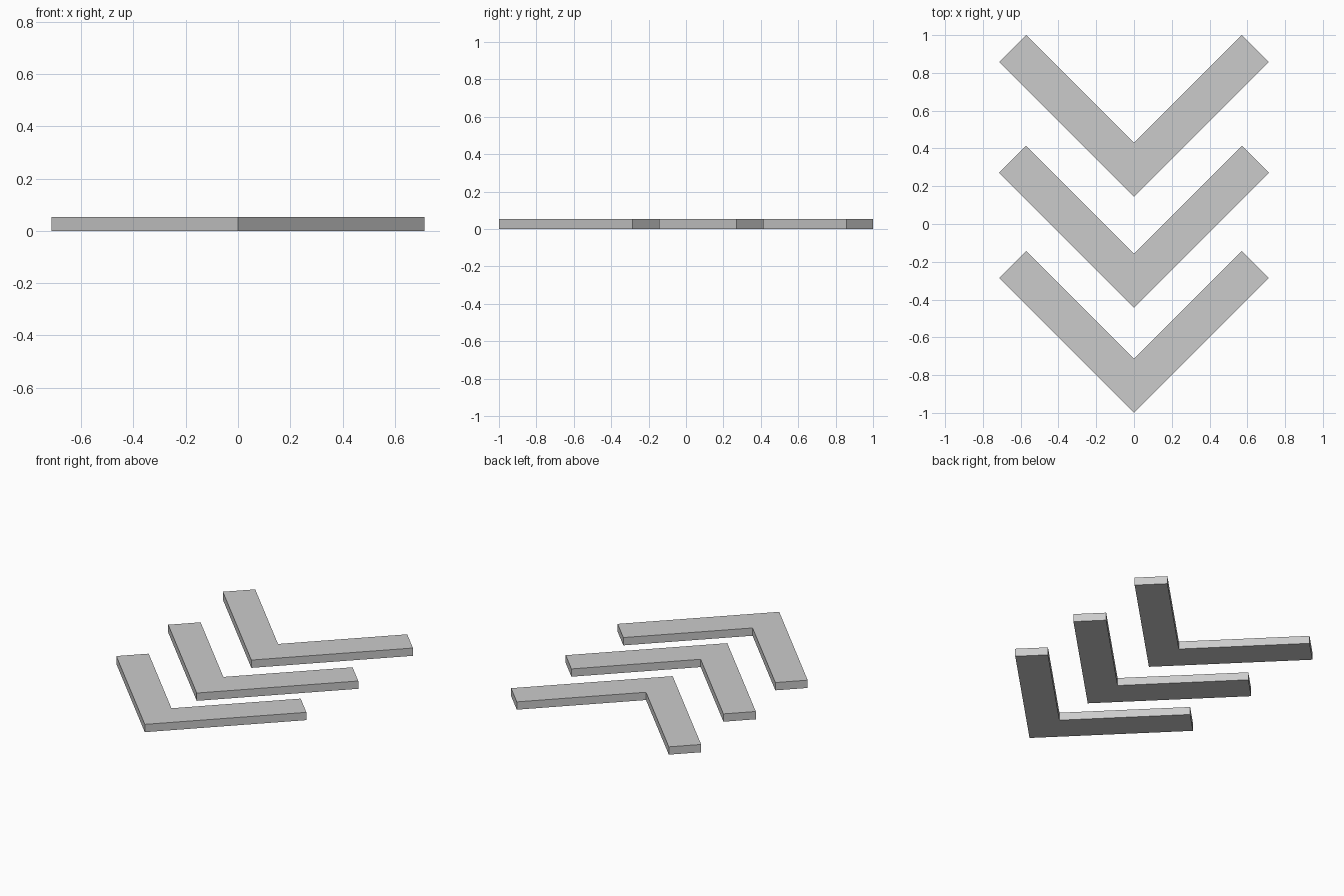
import bpy
import bmesh

if "Cube" in bpy.data.objects:
    bpy.data.objects.remove(bpy.data.objects["Cube"])

THICKNESS = 0.053
REACH = 0.714   # half width, also the rise of the outer 45-degree edge
CUT = 0.143     # run of the square-cut arm end


def chevron(name, point_y):
    # V profile: right half, then mirrored left half
    right = [(REACH, REACH), (REACH - CUT, REACH + CUT)]
    left = [(-x, y) for x, y in reversed(right)]
    profile = [(0, 0)] + right + [(0, 2 * CUT)] + left
    bm = bmesh.new()
    base = bm.faces.new([bm.verts.new((x, y, 0)) for x, y in profile])
    top = bmesh.ops.extrude_face_region(bm, geom=[base], use_keep_orig=True)
    verts = [v for v in top["geom"] if isinstance(v, bmesh.types.BMVert)]
    bmesh.ops.translate(bm, verts=verts, vec=(0, 0, THICKNESS))
    bmesh.ops.recalc_face_normals(bm, faces=bm.faces)
    mesh = bpy.data.meshes.new(name)
    bm.to_mesh(mesh)
    bm.free()
    obj = bpy.data.objects.new(name, mesh)
    obj.location.y = point_y
    bpy.context.collection.objects.link(obj)


# Three chevrons pointing to the front
for name, y in (("front_chevron", -1.0), ("middle_chevron", -0.443), ("back_chevron", 0.143)):
    chevron(name, y)
